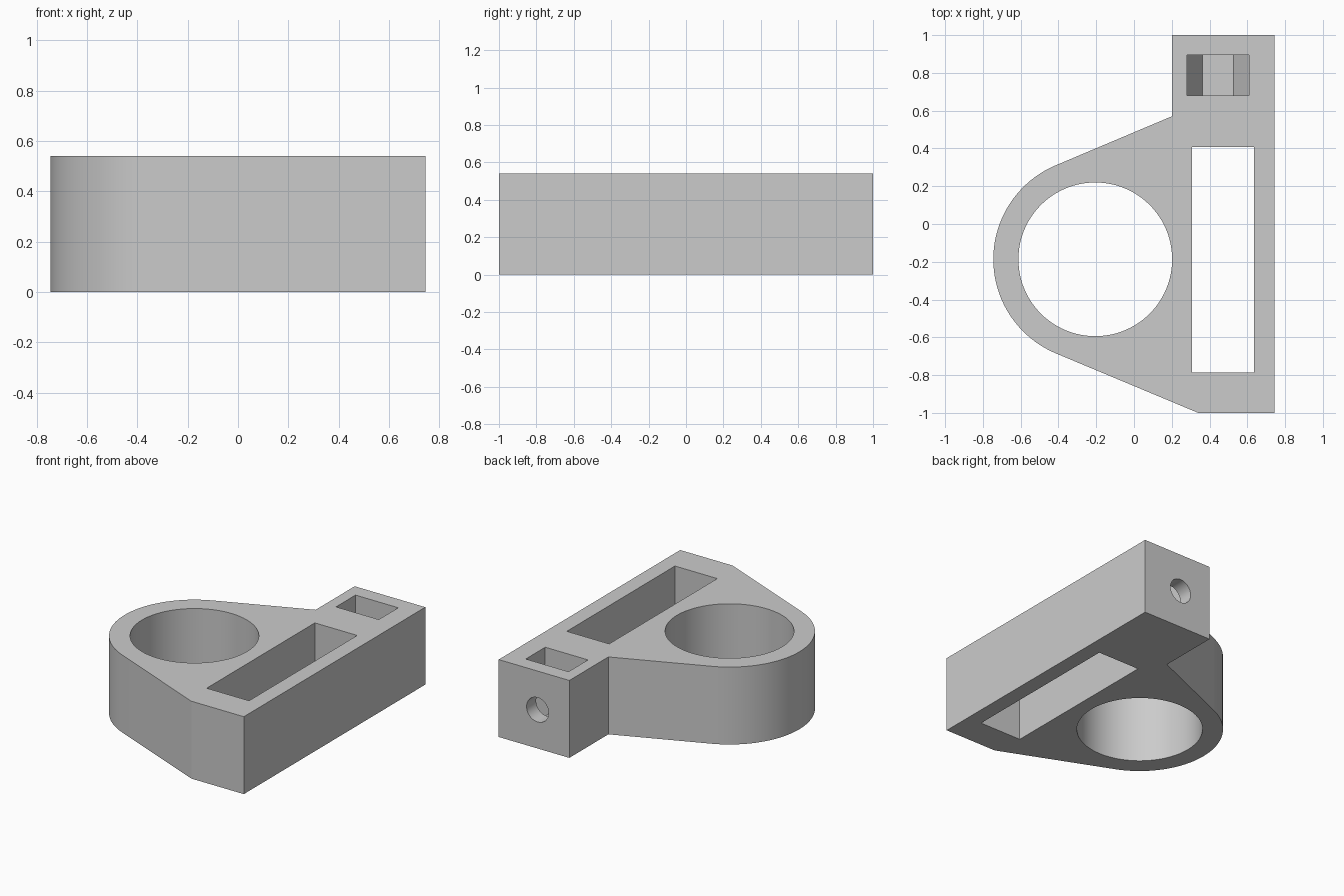
import bpy, bmesh
from math import cos, sin, radians, pi
from mathutils import Matrix, Vector

default = bpy.data.objects.get("Cube")
if default:
    bpy.data.objects.remove(default, do_unlink=True)

HEIGHT = 0.54
RING_X, RING_Y = -0.205, -0.187
BOLT_X, BOLT_Z = 0.445, 0.27

grey = bpy.data.materials.new("light grey")
grey.use_nodes = True
colour = (0.6, 0.6, 0.6, 1)
grey.diffuse_color = colour
grey.node_tree.nodes["Principled BSDF"].inputs["Base Color"].default_value = colour


def prism(name, points, start, end, along_y=False):
    """Extrude an xy outline along z, or an xz outline along y."""
    bm = bmesh.new()
    verts = [bm.verts.new((a, start, b) if along_y else (a, b, start)) for a, b in points]
    face = bm.faces.new(verts)
    moved = bmesh.ops.extrude_face_region(bm, geom=[face])["geom"]
    depth = end - start
    shift = Vector((0, depth, 0)) if along_y else Vector((0, 0, depth))
    bmesh.ops.translate(bm, vec=shift, verts=[v for v in moved if isinstance(v, bmesh.types.BMVert)])
    bmesh.ops.recalc_face_normals(bm, faces=bm.faces)
    mesh = bpy.data.meshes.new(name)
    bm.to_mesh(mesh)
    bm.free()
    mesh.materials.append(grey)
    obj = bpy.data.objects.new(name, mesh)
    bpy.context.collection.objects.link(obj)
    return obj


def arc(cx, cy, radius, first, last, steps):
    angles = [radians(first + (last - first) * i / steps) for i in range(steps + 1)]
    return [(cx + radius * cos(a), cy + radius * sin(a)) for a in angles]


def circle(cx, cy, radius, steps):
    return arc(cx, cy, radius, 0, 360, steps)[:-1]


# Body: rounded ring end, tangent webs and a straight bar with a block at the back
outline = arc(RING_X, RING_Y, 0.54, 112.8, 247.2, 40)
outline += [(0.34, -1), (0.745, -1), (0.745, 1), (0.2, 1), (0.2, 0.57)]
body = prism("clamp_body", outline, 0, HEIGHT)

# Openings: large bore, long slot, nut pocket with a half-hexagon floor, bolt hole
r = 0.165
half_hex = arc(BOLT_X, BOLT_Z, r, 180, 360, 3)
pocket = half_hex + [(BOLT_X + r, HEIGHT + 0.1), (BOLT_X - r, HEIGHT + 0.1)]
slot = [(0.308, -0.785), (0.635, -0.785), (0.635, 0.407), (0.308, 0.407)]
cutters = [
    prism("bore_cutter", circle(RING_X, RING_Y, 0.407, 96), -0.1, HEIGHT + 0.1),
    prism("slot_cutter", slot, -0.1, HEIGHT + 0.1),
    prism("nut_pocket_cutter", pocket, 0.68, 0.895, along_y=True),
    prism("bolt_hole_cutter", circle(BOLT_X, BOLT_Z, 0.085, 48), 0.3, 1.1, along_y=True),
]

bpy.ops.object.select_all(action="DESELECT")
body.select_set(True)
bpy.context.view_layer.objects.active = body
for cutter in cutters:
    cutter.hide_render = True
    cut = body.modifiers.new(cutter.name, "BOOLEAN")
    cut.operation = "DIFFERENCE"
    cut.solver = "EXACT"
    cut.object = cutter
    bpy.ops.object.modifier_apply(modifier=cut.name)
    bpy.data.objects.remove(cutter, do_unlink=True)

# Smooth the round walls and keep the edges crisp
bpy.ops.object.shade_smooth_by_angle(angle=radians(20))
